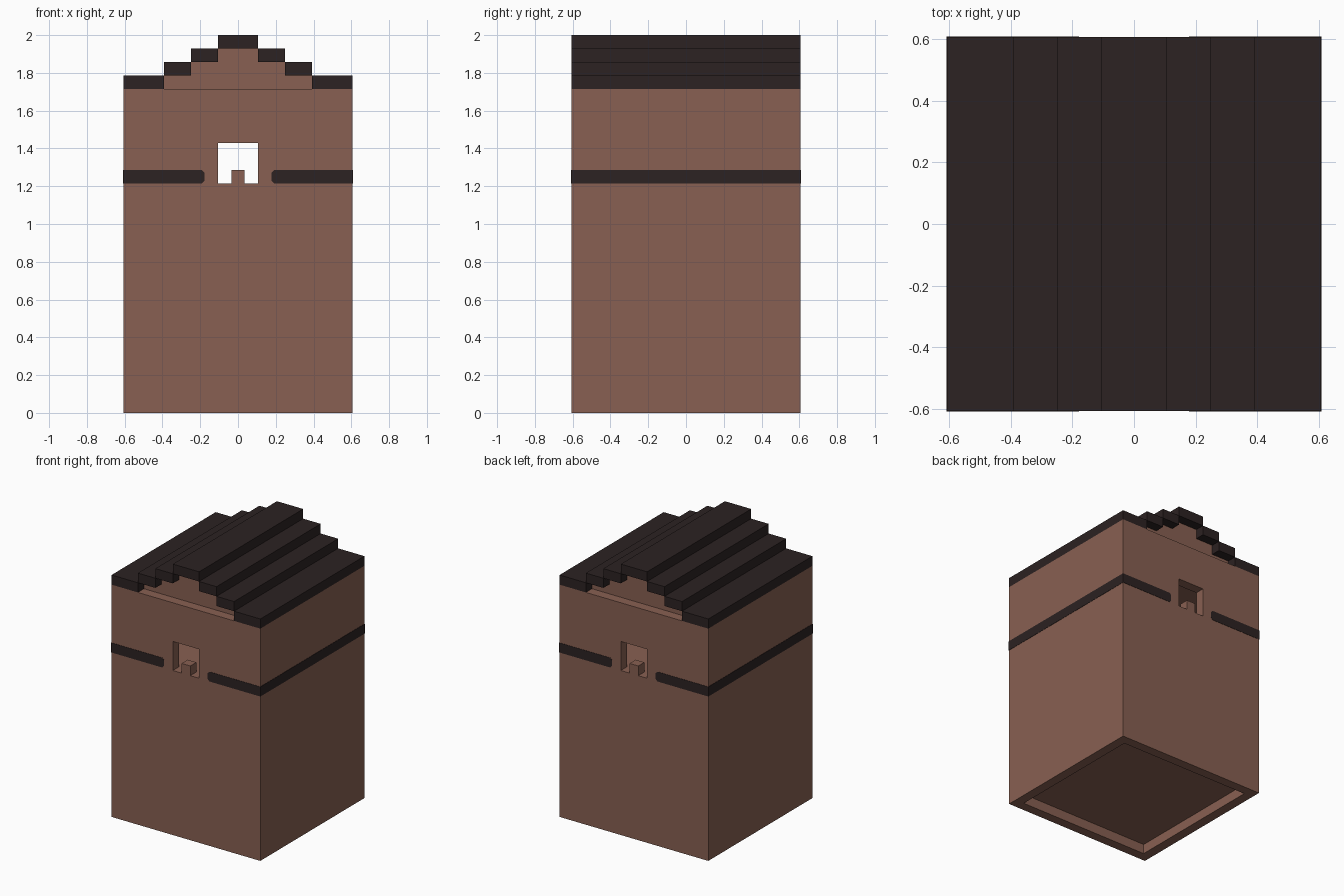
import bpy
import bmesh
from mathutils import Vector

U = 2 / 28  # one building block

cube = bpy.data.objects.get("Cube")
if cube:
    bpy.data.objects.remove(cube, do_unlink=True)


def material(name, color):
    m = bpy.data.materials.new(name)
    m.use_nodes = True
    m.diffuse_color = (*color, 1)
    bsdf = m.node_tree.nodes["Principled BSDF"]
    bsdf.inputs["Base Color"].default_value = (*color, 1)
    bsdf.inputs["Roughness"].default_value = 0.9
    return m


brown = material("brown_plaster", (0.246, 0.117, 0.084))
dark = material("dark_timber", (0.025, 0.016, 0.016))


def link(name, bm, mat):
    bmesh.ops.recalc_face_normals(bm, faces=bm.faces)
    mesh = bpy.data.meshes.new(name)
    bm.to_mesh(mesh)
    bm.free()
    obj = bpy.data.objects.new(name, mesh)
    bpy.context.collection.objects.link(obj)
    if mat:
        mesh.materials.append(mat)
    return obj


def box(name, x, y, z, mat=None):
    """Box from (min, max) ranges given in blocks."""
    bm = bmesh.new()
    bmesh.ops.create_cube(bm, size=1)
    for v in bm.verts:
        v.co = Vector([(a + b) / 2 + c * (b - a) for (a, b), c in zip((x, y, z), v.co)]) * U
    return link(name, bm, mat)


def prism(name, outline, y0, y1, mat):
    """Outline in x and z (blocks), extruded along y."""
    bm = bmesh.new()
    face = bm.faces.new([bm.verts.new((x * U, y0 * U, z * U)) for x, z in outline])
    new = bmesh.ops.extrude_face_region(bm, geom=[face])["geom"]
    moved = [g for g in new if isinstance(g, bmesh.types.BMVert)]
    bmesh.ops.translate(bm, verts=moved, vec=(0, (y1 - y0) * U, 0))
    return link(name, bm, mat)


def cut(target, cutter):
    cutter.hide_render = True
    mod = target.modifiers.new("cut", "BOOLEAN")
    mod.operation = "DIFFERENCE"
    mod.solver = "EXACT"
    mod.object = cutter
    bpy.context.view_layer.objects.active = target
    bpy.ops.object.modifier_apply(modifier=mod.name)
    bpy.data.objects.remove(cutter, do_unlink=True)


H = 8.5  # half width of the tower
IN = H - 1

# Tower body with upper room, through windows and hollow underside
body = box("tower_body", (-H, H), (-H, H), (0, 24), brown)
cut(body, box("room_cutter", (-IN, IN), (-IN, IN), (17, 23)))
cut(body, box("window_cutter", (-1.5, 1.5), (-H - 1, H + 1), (17, 20)))
cut(body, box("base_cutter", (-IN, IN), (-IN, IN), (-1, 1)))

# Stepped gable, set back one block under the roof
half = [(5.5, 24), (5.5, 25), (3.5, 25), (3.5, 26), (1.5, 26), (1.5, 27)]
prism("gable", half + [(-x, z) for x, z in reversed(half)], -IN, IN, brown)

# Stepped roof
box("roof_ridge", (-1.5, 1.5), (-H, H), (27, 28), dark)
for side, s in (("left", 1), ("right", -1)):
    for name, a, b, z in (("eave", 5.5, H, 24), ("lower_step", 3.5, 5.5, 25),
                          ("upper_step", 1.5, 3.5, 26)):
        box(f"roof_{name}_{side}", sorted((s * a, s * b)), (-H, H), (z, z + 1), dark)

# Timber band around the tower, open beside the windows with clipped ends
T = 0.03
C = 0.2
for side, s in (("left", 1), ("right", -1)):
    box(f"band_{side}", sorted((s * H, s * (H + T))), (-H - T, H + T), (17, 18), dark)
    strip = [(s * H, 17), (s * (2.5 + C), 17), (s * 2.5, 17 + C),
             (s * 2.5, 18 - C), (s * (2.5 + C), 18), (s * H, 18)]
    prism(f"front_band_{side}", strip, -H - T, -H, dark)
    prism(f"back_band_{side}", strip, H, H + T, dark)

# Small post on each window sill
box("front_window_post", (-0.5, 0.5), (-H, -IN), (17, 18), brown)
box("back_window_post", (-0.5, 0.5), (IN, H), (17, 18), brown)
